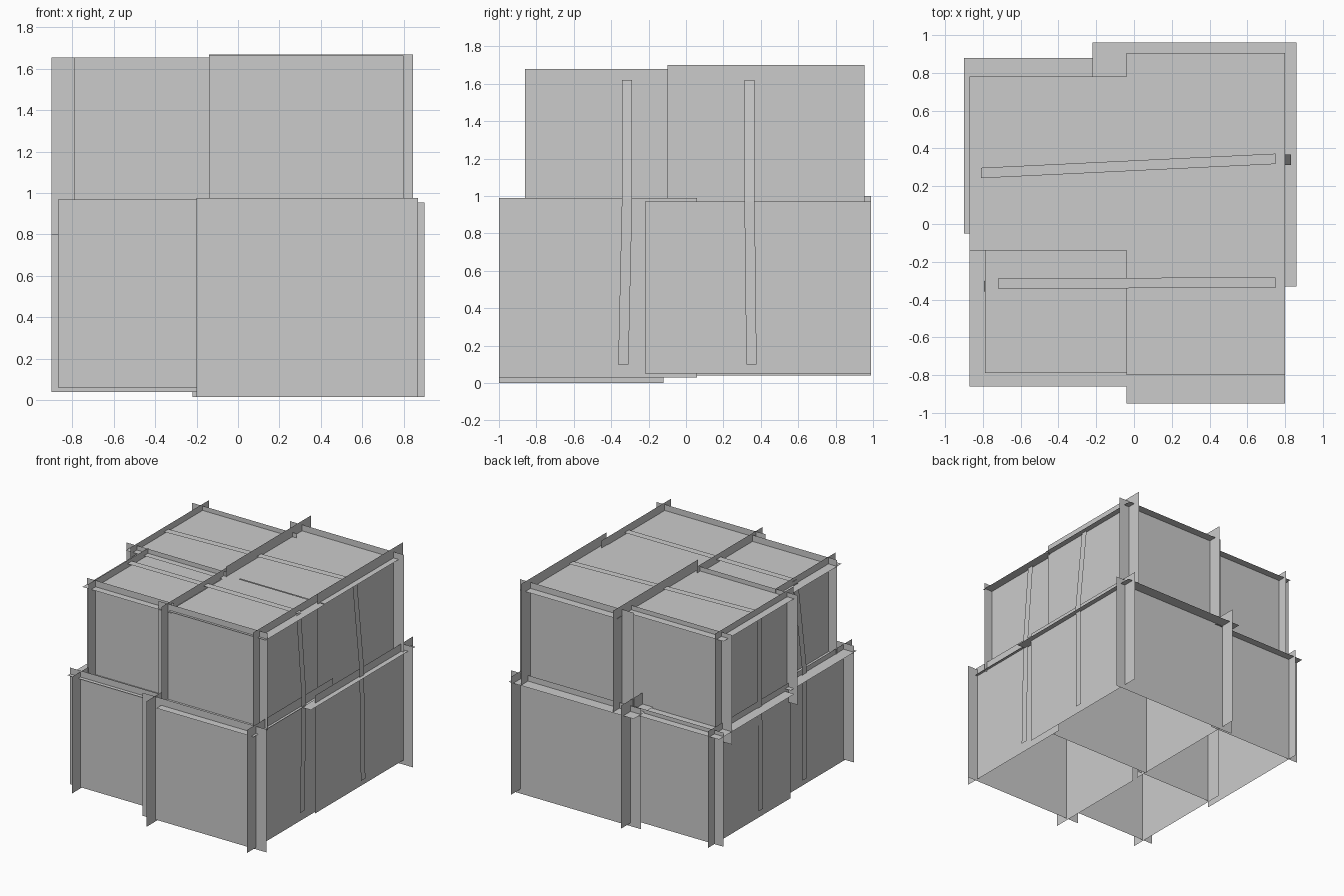
import bpy, bmesh
from mathutils import Vector

if "Cube" in bpy.data.objects:
    bpy.data.objects.remove(bpy.data.objects["Cube"])


def mesh_object(name, quads):
    bm = bmesh.new()
    for q in quads:
        bm.faces.new([bm.verts.new(p) for p in q])
    me = bpy.data.meshes.new(name)
    bm.to_mesh(me)
    bm.free()
    ob = bpy.data.objects.new(name, me)
    bpy.context.collection.objects.link(ob)
    return ob


def end_card(y, xs, zs):
    """Upright card facing front or back."""
    (a, b), (c, d) = xs, zs
    return [(a, y, c), (b, y, c), (b, y, d), (a, y, d)]


def side_card(x, ys, zs):
    """Upright card facing left or right."""
    (a, b), (c, d) = ys, zs
    return [(x, a, c), (x, b, c), (x, b, d), (x, a, d)]


def lid_card(z, xs, ys):
    (a, b), (c, d) = xs, ys
    return [(a, c, z), (b, c, z), (b, d, z), (a, d, z)]


def strap(name, points, width_axis, width=0.055):
    """Flat ribbon through the given points."""
    w = Vector(width_axis) * width / 2
    p = [Vector(v) for v in points]
    mesh_object(name, [[u - w, u + w, v + w, v - w] for u, v in zip(p, p[1:])])


# Lower layer: cards whose rims run past the corners
mesh_object("lower_front_right_bale", [
    end_card(-0.89, (-0.20, 0.87), (0.015, 0.975)),
    side_card(0.78, (-1.0, 0.06), (0.03, 0.99)),
    side_card(-0.09, (-1.0, -0.12), (0.0, 0.98)),
    lid_card(0.92, (-0.04, 0.80), (-0.95, 0.02))])
mesh_object("lower_back_right_bale", [
    end_card(0.87, (-0.22, 0.90), (0.015, 0.955)),
    end_card(-0.01, (-0.13, 0.78), (0.03, 0.95)),
    side_card(0.82, (-0.22, 0.99), (0.05, 0.97)),
    side_card(-0.13, (-0.12, 0.99), (0.04, 1.0)),
    lid_card(0.91, (-0.22, 0.86), (-0.33, 0.96))])
mesh_object("lower_front_left_bale", [
    end_card(-0.83, (-0.87, -0.10), (0.06, 0.97)),
    end_card(-0.07, (-0.78, -0.10), (0.06, 0.95)),
    side_card(-0.78, (-0.93, 0.05), (0.05, 0.96)),
    lid_card(0.92, (-0.87, -0.04), (-0.86, -0.05))])
mesh_object("lower_back_left_bale", [
    end_card(0.82, (-0.90, -0.06), (0.04, 0.93)),
    side_card(-0.82, (-0.12, 0.90), (0.04, 0.95)),
    lid_card(0.90, (-0.90, -0.06), (-0.05, 0.88))])

# Upper layer
mesh_object("upper_front_right_bale", [
    end_card(-0.78, (-0.14, 0.80), (0.91, 1.665)),
    side_card(0.73, (-0.86, 0.0), (0.91, 1.68)),
    side_card(-0.06, (-0.86, -0.05), (0.91, 1.67)),
    lid_card(1.618, (-0.04, 0.80), (-0.80, -0.07))])
mesh_object("upper_back_right_bale", [
    end_card(0.84, (-0.14, 0.845), (0.91, 1.67)),
    side_card(0.755, (-0.10, 0.955), (0.91, 1.70)),
    side_card(-0.035, (-0.10, 0.95), (0.91, 1.70)),
    lid_card(1.622, (-0.04, 0.80), (-0.07, 0.905))])
mesh_object("upper_front_left_bale", [
    end_card(-0.735, (-0.79, -0.04), (0.91, 1.655)),
    side_card(-0.715, (-0.82, -0.08), (0.91, 1.66)),
    lid_card(1.605, (-0.79, -0.02), (-0.79, -0.08))])
mesh_object("upper_back_left_bale", [
    end_card(0.72, (-0.90, 0.0), (0.80, 1.655)),
    end_card(-0.09, (-0.90, -0.04), (0.80, 1.655)),
    side_card(-0.81, (-0.17, 0.80), (0.85, 1.67)),
    lid_card(1.62, (-0.87, 0.06), (-0.14, 0.78))])

# Straps over the top and down both sides
Y = (0, 1, 0)
strap("front_strap_top", [(-0.72, -0.315, 1.635), (0.75, -0.31, 1.635)], Y)
strap("back_strap_top", [(-0.81, 0.27, 1.635), (0.75, 0.345, 1.635)], Y)
strap("front_strap_right", [(0.745, -0.315, 1.62), (0.79, -0.315, 0.99),
                            (0.79, -0.335, 0.10)], Y)
strap("back_strap_right", [(0.77, 0.34, 1.62), (0.83, 0.34, 0.97), (0.835, 0.35, 0.10)], Y)
strap("front_strap_left", [(-0.725, -0.32, 1.61), (-0.79, -0.33, 0.97),
                           (-0.795, -0.33, 0.10)], Y)
strap("back_strap_left", [(-0.82, 0.27, 1.62), (-0.835, 0.27, 0.10)], Y)
